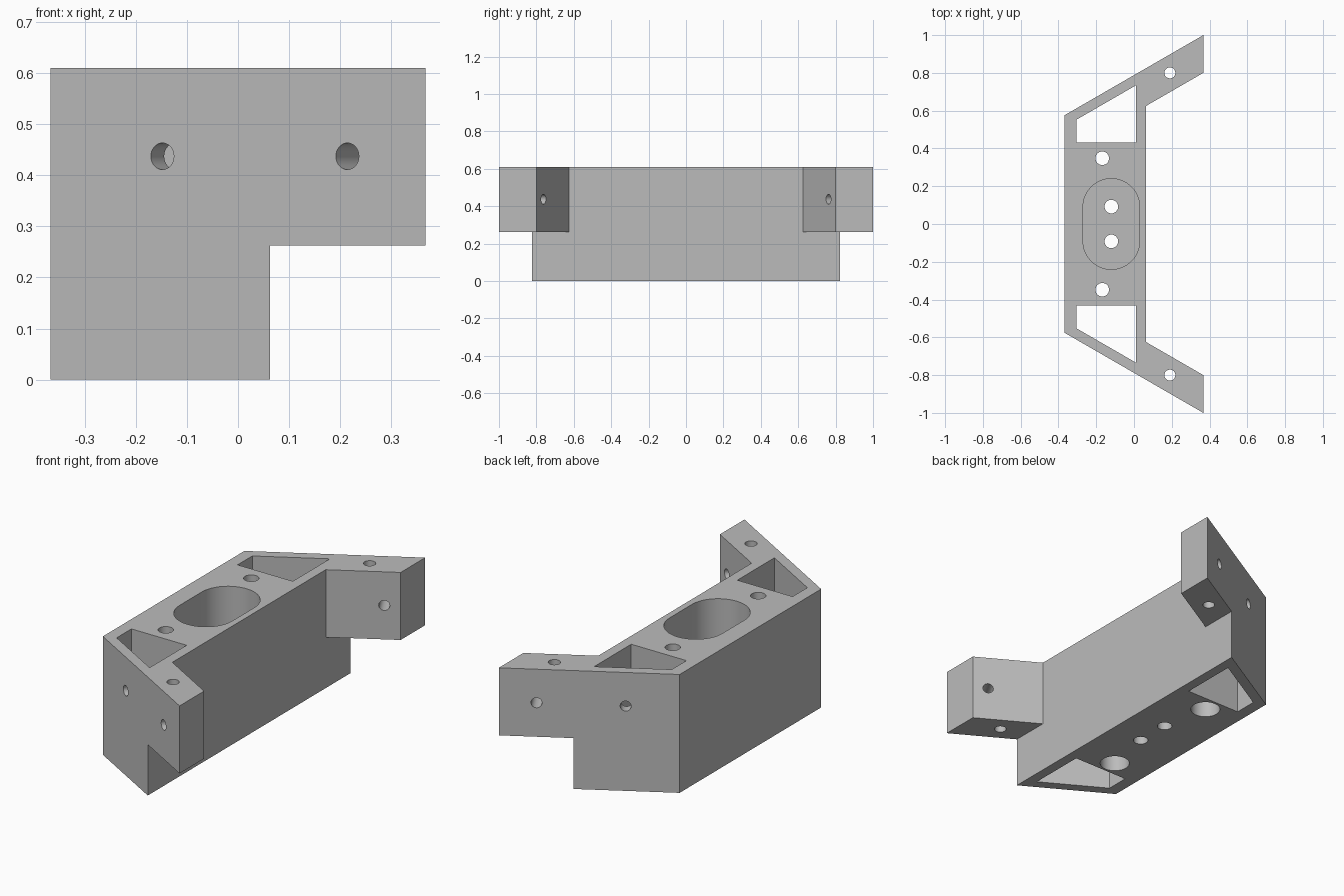
import bpy, bmesh, math
from mathutils import Vector

if "Cube" in bpy.data.objects:
    bpy.data.objects.remove(bpy.data.objects["Cube"], do_unlink=True)

# Main sizes
BACK, FRONT, TIP = -0.367, 0.063, 0.367      # x of spine face, body face, arm tips
TOP, ARM_Z = 0.61, 0.262
SLOPE = math.tan(math.radians(30))
ARM_W = 0.2                                  # arm width measured along y


def side(x):
    """Half width of the slanted outer walls at x."""
    return 1 - (TIP - x) * SLOPE


grey = bpy.data.materials.new("plain grey")
grey.use_nodes = True
COLOUR = (0.5, 0.5, 0.5, 1)
grey.diffuse_color = COLOUR
grey.node_tree.nodes["Principled BSDF"].inputs["Base Color"].default_value = COLOUR


def prism(name, outline, z0, z1):
    """Extrude a flat xy outline from z0 to z1."""
    bm = bmesh.new()
    base = bm.faces.new([bm.verts.new((x, y, z0)) for x, y in outline])
    top = bmesh.ops.extrude_face_region(bm, geom=[base])["geom"]
    verts = [v for v in top if isinstance(v, bmesh.types.BMVert)]
    bmesh.ops.translate(bm, verts=verts, vec=(0, 0, z1 - z0))
    bmesh.ops.recalc_face_normals(bm, faces=bm.faces)
    mesh = bpy.data.meshes.new(name)
    bm.to_mesh(mesh)
    bm.free()
    mesh.materials.append(grey)
    ob = bpy.data.objects.new(name, mesh)
    bpy.context.collection.objects.link(ob)
    return ob


def arc(cx, cy, r, start, end, n):
    return [(cx + r * math.cos(start + (end - start) * i / n),
             cy + r * math.sin(start + (end - start) * i / n)) for i in range(n + 1)]


def circle(cx, cy, r, n=32):
    return arc(cx, cy, r, 0, math.tau, n)[:-1]


def cut(cutter):
    """Subtract the cutter from the bracket, then discard it."""
    cutter.hide_render = True
    mod = bracket.modifiers.new("cut", "BOOLEAN")
    mod.operation, mod.solver, mod.object = "DIFFERENCE", "EXACT", cutter
    bpy.context.view_layer.objects.active = bracket
    bpy.ops.object.modifier_apply(modifier=mod.name)
    bpy.data.objects.remove(cutter, do_unlink=True)


# Bracket: spine body with two splayed arms
inner = side(FRONT) - ARM_W
half = [(BACK, side(BACK)), (TIP, 1), (TIP, 1 - ARM_W), (FRONT, inner)]
outline = half + [(x, -y) for x, y in reversed(half)]
bracket = prism("bracket", outline, 0, TOP)

# Long rounded recess with two screw holes in its floor
slot = arc(-0.12, 0.09, 0.15, 0, math.pi, 32) + arc(-0.12, -0.09, 0.15, math.pi, math.tau, 32)
cut(prism("recess_cutter", slot, 0.1, TOP + 0.1))

for s in (1, -1):
    # Step below each arm
    step = [(FRONT, inner), (0.6, inner), (0.6, 1.2), (FRONT, 1.2)]
    cut(prism("step_cutter", [(x, s * y) for x, y in step], -0.1, ARM_Z))

    # Open corner pocket
    pocket = [(-0.305, 0.432), (0.01, 0.432), (0.01, side(0.01) - 0.06), (-0.305, side(-0.305) - 0.06)]
    cut(prism("pocket_cutter", [(x, s * y) for x, y in pocket], -0.1, TOP + 0.1))

    # Vertical holes: recess floor, body, arm
    for x, y, r in ((-0.12, 0.092, 0.036), (-0.168, 0.348, 0.036), (0.19, 0.8, 0.029)):
        cut(prism("hole_cutter", circle(x, s * y, r), -0.1, TOP + 0.1))
    cut(prism("counterbore_cutter", circle(-0.168, s * 0.348, 0.072), -0.1, 0.4))

    # Cross holes square to the slanted wall
    normal = Vector((-0.5, s * math.cos(math.radians(30)), 0))
    for x, depth in ((-0.148, 0.1), (0.214, 0.3)):
        drill = prism("cross_hole_cutter", circle(0, 0, 0.026), -depth, 0.1)
        drill.rotation_euler = normal.to_track_quat("Z", "Y").to_euler()
        drill.location = (x, s * side(x), 0.437)
        cut(drill)

# Smooth the bores, keep the flat walls crisp
bpy.ops.object.select_all(action="DESELECT")
bracket.select_set(True)
bpy.context.view_layer.objects.active = bracket
bpy.ops.object.shade_smooth_by_angle(angle=math.radians(30))
